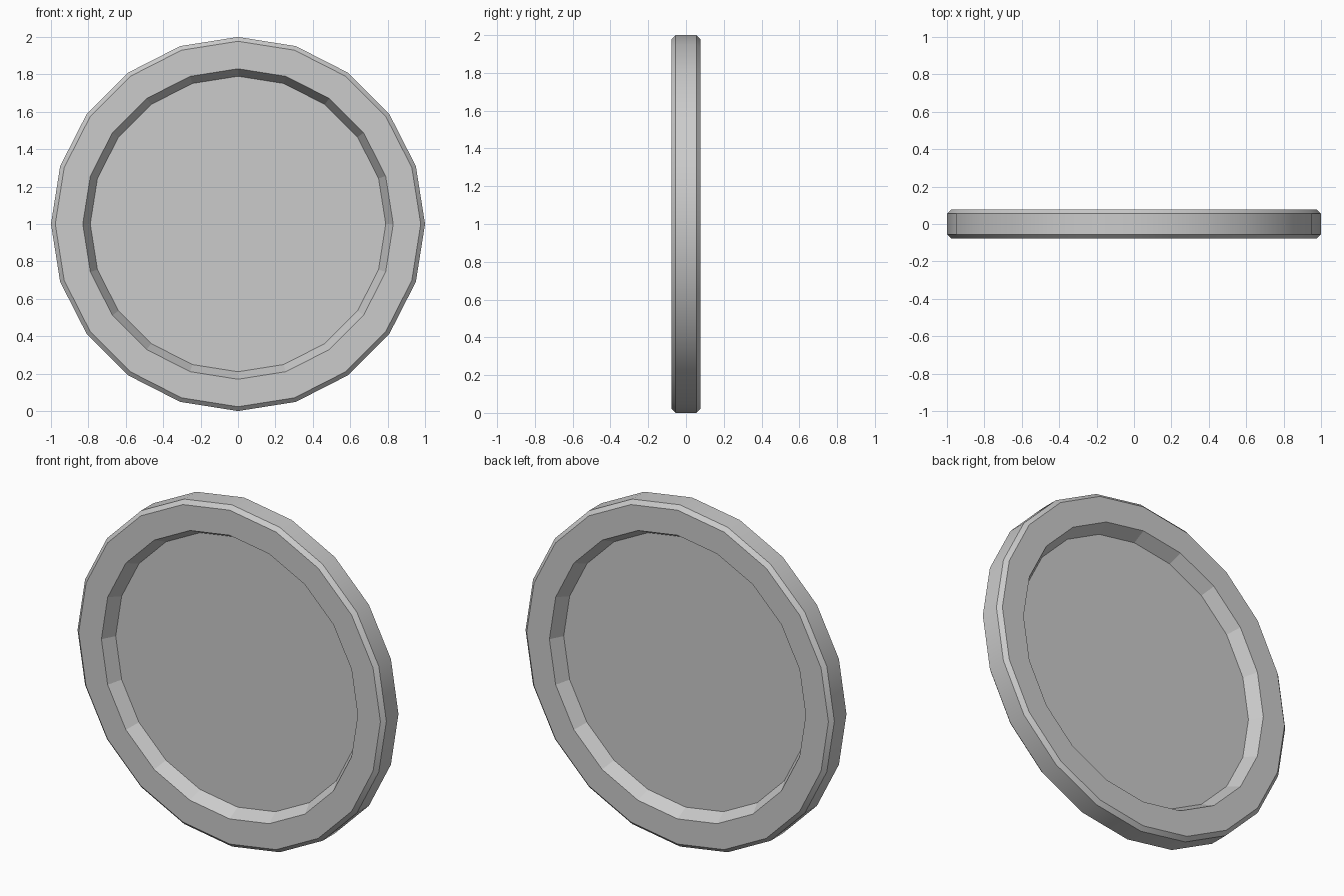
import bpy, bmesh, math

if "Cube" in bpy.data.objects:
    bpy.data.objects.remove(bpy.data.objects["Cube"])

SIDES = 20
# (radius, y) profile from the front floor over the rim to the back floor
half = [(0.79, 0.003), (0.83, 0.078), (0.977, 0.078), (1.0, 0.056)]
profile = [(r, -y) for r, y in half] + half[::-1]

bm = bmesh.new()
rings = []
for r, y in profile:
    rings.append([bm.verts.new((r * math.cos(2 * math.pi * i / SIDES), y,
                                1 + r * math.sin(2 * math.pi * i / SIDES)))
                  for i in range(SIDES)])

# rim bands: the outer bands are smooth around, the recess walls are faceted
for k in range(len(rings) - 1):
    a, b = rings[k], rings[k + 1]
    for i in range(SIDES):
        j = (i + 1) % SIDES
        f = bm.faces.new((a[i], a[j], b[j], b[i]))
        f.smooth = k in (2, 3, 4)

# recessed floors
bm.faces.new(rings[0])
bm.faces.new(rings[-1])
bmesh.ops.recalc_face_normals(bm, faces=bm.faces)

# crisp edges between bands
for e in bm.edges:
    if len(e.link_faces) == 2 and e.calc_face_angle() > math.radians(25):
        e.smooth = False

mesh = bpy.data.meshes.new("rimmed_disc")
bm.to_mesh(mesh)
bm.free()
disc = bpy.data.objects.new("rimmed_disc", mesh)
bpy.context.collection.objects.link(disc)
